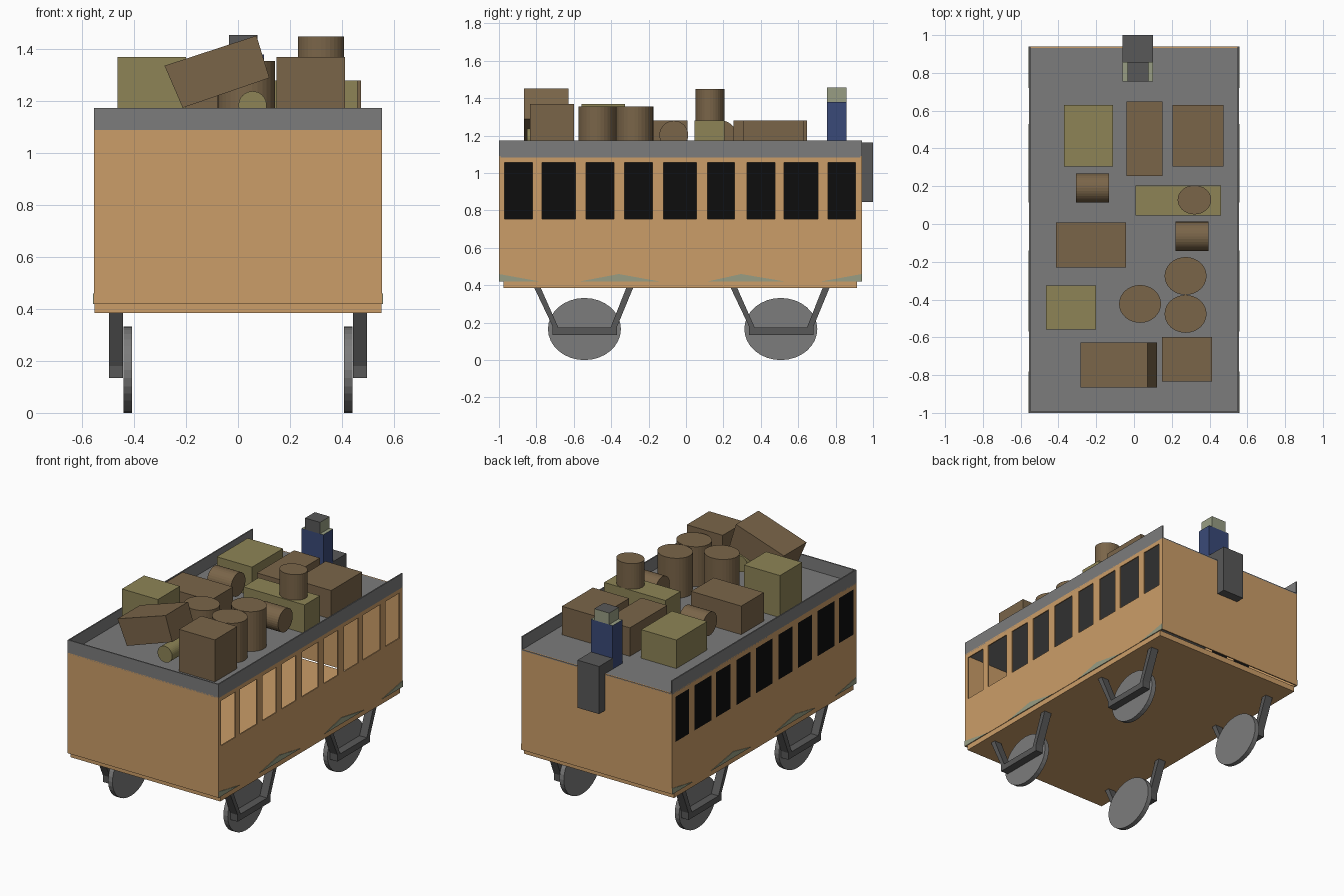
import bpy
import bmesh
import math
from mathutils import Matrix

if "Cube" in bpy.data.objects:
    bpy.data.objects.remove(bpy.data.objects["Cube"], do_unlink=True)


def material(name, r, g, b):
    """Flat material from 0-255 display values, converted to linear."""
    lin = [(c / 255 / 12.92) if c < 11 else ((c / 255 + 0.055) / 1.055) ** 2.4 for c in (r, g, b)]
    m = bpy.data.materials.new(name)
    m.use_nodes = True
    m.diffuse_color = (*lin, 1)
    bsdf = m.node_tree.nodes["Principled BSDF"]
    bsdf.inputs["Base Color"].default_value = (*lin, 1)
    bsdf.inputs["Roughness"].default_value = 0.9
    return m


TAN = material("tan_wood", 203, 157, 104)
GREY = material("mid_grey", 124, 124, 124)
DARK = material("dark_grey", 88, 88, 88)
BLACK = material("window_black", 13, 13, 13)
BROWN = material("brown", 122, 101, 73)
OLIVE = material("olive", 141, 132, 86)
BLUE = material("blue", 58, 74, 120)
PALE = material("pale_green_grey", 152, 158, 132)


def finish(name, bm, *mats):
    bmesh.ops.recalc_face_normals(bm, faces=bm.faces)
    mesh = bpy.data.meshes.new(name)
    bm.to_mesh(mesh)
    bm.free()
    for m in mats:
        mesh.materials.append(m)
    ob = bpy.data.objects.new(name, mesh)
    bpy.context.collection.objects.link(ob)
    return ob


def add_box(bm, x, y, z):
    size = Matrix.Diagonal((x[1] - x[0], y[1] - y[0], z[1] - z[0], 1))
    centre = Matrix.Translation((sum(x) / 2, sum(y) / 2, sum(z) / 2))
    bmesh.ops.create_cube(bm, size=1, matrix=centre @ size)


def box(name, x, y, z, *mats):
    bm = bmesh.new()
    add_box(bm, x, y, z)
    return finish(name, bm, *mats)


def cylinder(name, centre, radii, length, axis, mat):
    """Cylinder along an axis; radii are the two cross-section radii."""
    turn = {"x": Matrix.Rotation(math.pi / 2, 4, "Y"),
            "y": Matrix.Rotation(math.pi / 2, 4, "X"),
            "z": Matrix.Identity(4)}[axis]
    bm = bmesh.new()
    bmesh.ops.create_cone(bm, cap_ends=True, segments=32, radius1=1, radius2=1, depth=length,
                          matrix=Matrix.Translation(centre) @ turn @ Matrix.Diagonal((*radii, 1, 1)))
    return finish(name, bm, mat)


def prism(name, points, axis, lo, hi, mat):
    """Extrude a (x or y, z) outline along the other horizontal axis."""
    bm = bmesh.new()
    place = (lambda p, d: (d, p[0], p[1])) if axis == "x" else (lambda p, d: (p[0], d, p[1]))
    face = bm.faces.new([bm.verts.new(place(p, lo)) for p in points])
    new = bmesh.ops.extrude_face_region(bm, geom=[face])["geom"]
    step = (hi - lo, 0, 0) if axis == "x" else (0, hi - lo, 0)
    bmesh.ops.translate(bm, vec=step, verts=[v for v in new if isinstance(v, bmesh.types.BMVert)])
    return finish(name, bm, mat)


# Carriage shell
W, FRONT, BACK = 0.555, -1.0, 0.94
FLOOR, ROOF, RAIL, T = 0.42, 1.09, 1.175, 0.008
box("floor_base", (-W + 0.003, W - 0.003), (-0.975, 0.915), (0.385, FLOOR + 0.002), TAN)
box("front_wall", (-W, W), (FRONT, FRONT + T), (FLOOR, ROOF), TAN)
box("back_wall", (-W, W), (BACK - T, BACK), (FLOOR, ROOF), TAN)
box("roof", (-W, W), (FRONT, BACK), (ROOF - T, ROOF), GREY)
box("front_rail", (-W, W), (FRONT, FRONT + T), (ROOF, RAIL), GREY)

# Side walls: sill, header and the pillars between window openings
windows = [(-0.97, -0.82), (-0.77, -0.59), (-0.535, -0.385), (-0.33, -0.18), (-0.12, 0.055),
           (0.115, 0.26), (0.325, 0.475), (0.525, 0.705), (0.76, 0.905)]
SILL, HEAD = 0.755, 1.055
pillars = zip([FRONT] + [w[1] for w in windows], [w[0] for w in windows] + [BACK])
pillars = list(pillars)
for side, s in (("left", 1), ("right", -1)):
    x = sorted((s * W, s * (W - T)))
    bm = bmesh.new()
    add_box(bm, x, (FRONT, BACK), (FLOOR, SILL))
    add_box(bm, x, (FRONT, BACK), (HEAD, ROOF))
    for p in pillars:
        add_box(bm, x, p, (SILL, HEAD))
    finish(side + "_wall", bm, TAN)
    box(side + "_rail", x, (FRONT, BACK), (ROOF, RAIL), GREY)
    # Low pale wedges along the bottom of the side
    wedges = [(FRONT, FRONT, -0.78), (-0.57, -0.36, -0.14), (0.115, 0.295, 0.53), (0.72, BACK, BACK)]
    for i, (a, peak, b) in enumerate(wedges):
        prism(f"{side}_wedge_{i}", [(a, FLOOR), (b, FLOOR), (peak, 0.46)], "x",
              s * W, s * (W + 0.003), PALE)

# Dark panes fill the openings of the right side only
bm = bmesh.new()
for w in windows:
    add_box(bm, (-W, -W + T), w, (SILL, HEAD))
finish("right_window_panes", bm, BLACK)

# Wheels and their hanging brackets
bracket = [(-0.27, 0.39), (-0.17, 0.18), (-0.17, 0.135), (0.175, 0.135), (0.175, 0.18), (0.262, 0.39),
           (0.225, 0.39), (0.14, 0.175), (-0.14, 0.175), (-0.235, 0.39)]
for end, cy in (("front", -0.543), ("back", 0.507)):
    for side, s in (("left", 1), ("right", -1)):
        cylinder(f"{end}_{side}_wheel", (s * 0.425, cy, 0.166), (0.166, 0.195), 0.032, "x", GREY)
        prism(f"{end}_{side}_bracket", [(cy + y, z) for y, z in bracket], "x",
              s * 0.443, s * 0.497, DARK)

# Boxes on the roof
crates = [
    ("crate_back_right", (-0.37, -0.11), (0.305, 0.63), 1.28, OLIVE),
    ("crate_back_middle", (-0.04, 0.15), (0.255, 0.648), 1.28, BROWN),
    ("crate_back_left", (0.205, 0.473), (0.305, 0.63), 1.28, BROWN),
    ("long_crate", (0.008, 0.46), (0.045, 0.205), 1.28, OLIVE),
    ("crate_middle_right", (-0.413, -0.043), (-0.23, 0.008), 1.28, BROWN),
    ("crate_front_right", (-0.465, -0.2), (-0.558, -0.325), 1.37, OLIVE),
    ("crate_front_left", (0.148, 0.413), (-0.833, -0.598), 1.37, BROWN),
]
for name, x, y, top, mat in crates:
    box(name, x, y, (ROOF, top), mat)
prism("tilted_crate", [(-0.283, 1.337), (0.071, 1.453), (0.121, 1.29), (-0.213, 1.175)],
      "y", -0.865, -0.627, BROWN)

# Barrels on the roof
for i, (x, y) in enumerate([(0.273, -0.275), (0.032, -0.423), (0.273, -0.476)]):
    cylinder(f"barrel_{i}", (x, y, (ROOF + 1.355) / 2), (0.111, 0.1), 1.355 - ROOF, "z", BROWN)
cylinder("small_barrel", (0.32, 0.128, 1.36), (0.089, 0.077), 0.18, "z", BROWN)
cylinder("lying_barrel_right", (-0.22, 0.19, 1.203), (0.077, 0.077), 0.176, "x", BROWN)
cylinder("lying_barrel_left", (0.307, -0.065, 1.203), (0.077, 0.077), 0.176, "x", BROWN)
cylinder("bedroll", (0.056, -0.75, 1.185), (0.054, 0.054), 0.2, "y", OLIVE)

# Seated figure at the back edge
box("figure_thighs", (-0.06, 0.1), (0.853, 1.0), (ROOF, 1.162), DARK)
box("figure_shins", (-0.06, 0.1), (BACK, 1.0), (0.845, 1.1), DARK)
torso = box("figure_torso", (-0.06, 0.1), (0.755, 0.857), (ROOF, 1.38), BLUE, PALE)
head = box("figure_head", (-0.034, 0.076), (0.755, 0.857), (1.38, 1.456), PALE, DARK)
for f in torso.data.polygons:
    f.material_index = int(f.normal.z > 0.5)
for f in head.data.polygons:
    f.material_index = int(f.normal.z > 0.5 or f.normal.y < -0.5)
